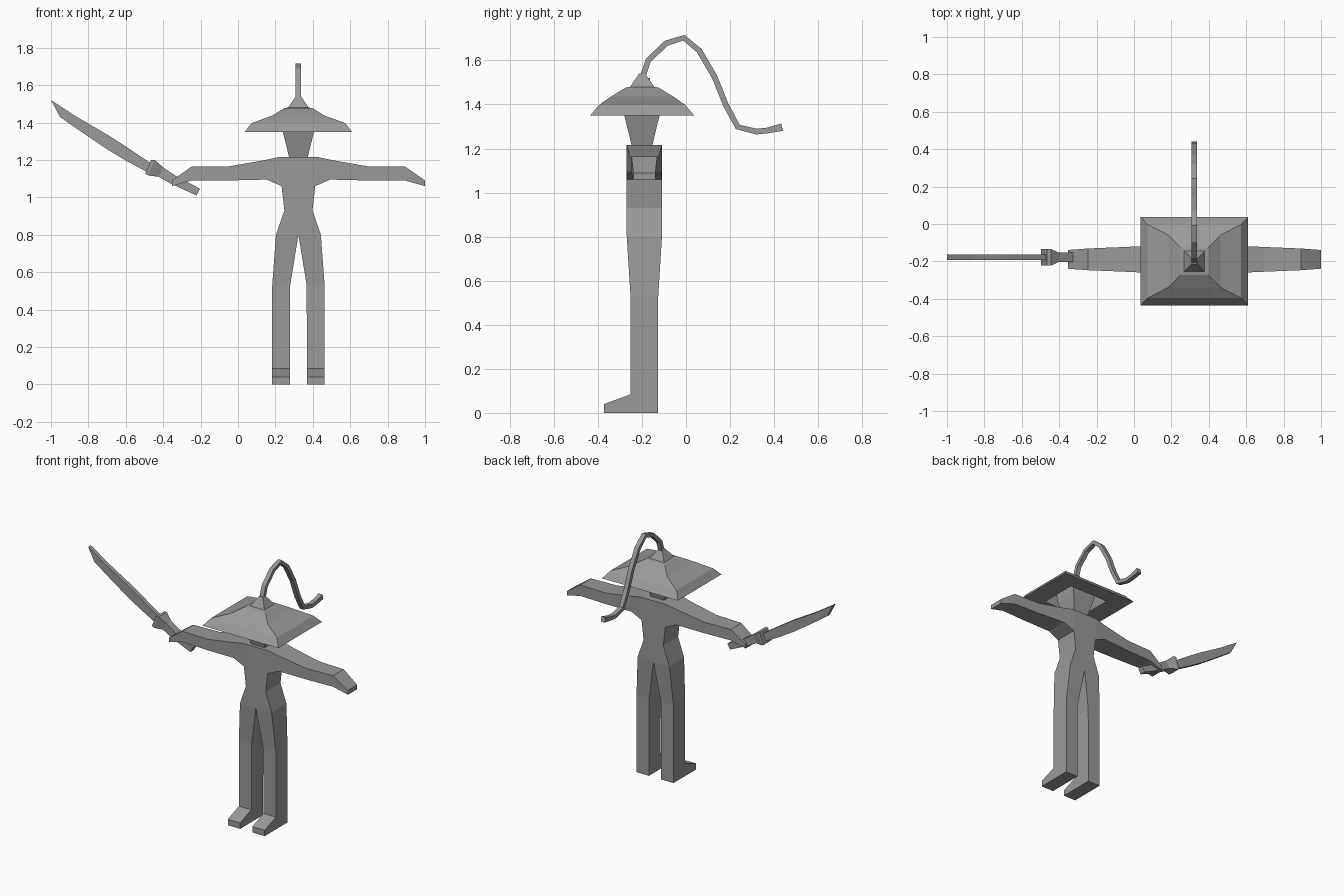
import bpy, bmesh
from mathutils import Vector

if "Cube" in bpy.data.objects:
    bpy.data.objects.remove(bpy.data.objects["Cube"])

CX = 0.323          # centre line of the figure
grey = bpy.data.materials.new("mid grey")
grey.diffuse_color = (0.32, 0.32, 0.32, 1)
grey.use_nodes = True
grey.node_tree.nodes["Principled BSDF"].inputs["Base Color"].default_value = grey.diffuse_color


def finish(name, bm, loc=(0, 0, 0), mirror=False):
    bmesh.ops.recalc_face_normals(bm, faces=bm.faces)
    me = bpy.data.meshes.new(name)
    bm.to_mesh(me)
    bm.free()
    me.materials.append(grey)
    ob = bpy.data.objects.new(name, me)
    ob.location = loc
    bpy.context.collection.objects.link(ob)
    if mirror:
        m = ob.modifiers.new("mirror", 'MIRROR')
        m.use_clip = True
    return ob


def loft(name, rings, loc=(0, 0, 0), mirror=False):
    """Skin a list of equal-length rings and cap both ends."""
    bm = bmesh.new()
    vs = [[bm.verts.new(p) for p in r] for r in rings]
    n = len(vs[0])
    for a, b in zip(vs, vs[1:]):
        for i in range(n):
            j = (i + 1) % n
            bm.faces.new((a[i], a[j], b[j], b[i]))
    bm.faces.new(vs[0])
    bm.faces.new(vs[-1])
    return finish(name, bm, loc, mirror)


def square(hx, hy, z):
    return [(-hx, -hy, z), (hx, -hy, z), (hx, hy, z), (-hx, hy, z)]


def slab(name, pts, cells, loc, mirror=False):
    """Front-view cells of (x, z, half depth) points, given depth in y."""
    bm = bmesh.new()
    f = [bm.verts.new((x, -h, z)) for x, z, h in pts]
    b = [bm.verts.new((x, h, z)) for x, z, h in pts]
    edges = {}
    for c in cells:
        bm.faces.new([f[i] for i in c])
        bm.faces.new([b[i] for i in reversed(c)])
        for i, j in zip(c, c[1:] + c[:1]):
            key = (min(i, j), max(i, j))
            edges[key] = edges.get(key, 0) + 1
    for (i, j), count in edges.items():
        on_seam = mirror and pts[i][0] == 0 and pts[j][0] == 0
        if count == 1 and not on_seam:
            bm.faces.new((f[i], f[j], b[j], b[i]))
    return finish(name, bm, loc, mirror)


# Body: half of legs, torso and arm, mirrored
body = [(.046, 0, .063), (.14, 0, .063), (.14, .53, .063), (.044, .53, .063),
        (0, .8, .08), (.12, .8, .08), (.075, .93, .08), (0, .93, .08),
        (.09, 1.06, .08), (0, 1.06, .08), (.097, 1.217, .08), (0, 1.217, .08),
        (.17, 1.095, .075), (.175, 1.2, .075), (.375, 1.09, .066), (.375, 1.165, .066),
        (.57, 1.09, .058), (.57, 1.165, .058), (.677, 1.06, .05), (.677, 1.09, .05)]
cells = [[0, 1, 2, 3], [3, 2, 5, 4], [4, 5, 6, 7], [7, 6, 8, 9], [9, 8, 10, 11],
         [8, 12, 13, 10], [12, 14, 15, 13], [14, 16, 17, 15], [16, 18, 19, 17]]
slab("body", body, cells, (CX, -.189, 0), mirror=True)

# Feet: wedge in front of each leg
foot = [(-.25, 0), (-.372, 0), (-.372, .04), (-.25, .085)]
loft("feet", [[(x, y, z) for y, z in foot] for x in (.046, .14)], (CX, 0, 0), mirror=True)

# Head tapering down into the neck
loft("head", [square(.05, .047, 1.215), square(.083, .08, 1.35), square(.09, .088, 1.42)],
     (CX, -.2, 0))

# Stepped square hat, hollow underneath
loft("hat", [square(.13, .115, 1.42), square(.15, .13, 1.35), square(.287, .236, 1.35),
             square(.25, .197, 1.397), square(.14, .14, 1.437), square(.075, .074, 1.477),
             square(.055, .055, 1.48), square(.014, .014, 1.54)], (CX, -.199, 0))

# Long tassel curling back from the hat peak
path = [Vector((0, y, z)) for y, z in
        [(-.195, 1.53), (-.172, 1.6), (-.09, 1.678), (-.01, 1.703), (.06, 1.645),
         (.13, 1.525), (.18, 1.4), (.235, 1.298), (.32, 1.277), (.37, 1.282), (.436, 1.297)]]
rings = []
for i, p in enumerate(path):
    t = (path[min(i + 1, len(path) - 1)] - path[max(i - 1, 0)]).normalized()
    side = Vector((0, -t.z, t.y)) * (.017 if i == len(path) - 1 else .013)
    wide = Vector((.015, 0, 0))
    rings.append([p - wide - side, p + wide - side, p + wide + side, p - wide + side])
loft("hat_tassel", rings, (CX, 0, 0))

# Sword blade
spine = [(-1, 1.52), (-.865, 1.432), (-.69, 1.33), (-.6, 1.272), (-.47, 1.185)]
edge = [(-.952, 1.43), (-.82, 1.338), (-.7, 1.257), (-.6, 1.197), (-.485, 1.135)]
blade = [(x, z, .015) for x, z in spine + edge]
slab("sword_blade", blade, [[i, i + 5, i + 6, i + 1] for i in range(4)], (0, -.178, 0))

# Sword guard and grip: sections given by upper point, lower point, half depth
grip = [((-.465, 1.2), (-.496, 1.125), .045), ((-.445, 1.2), (-.48, 1.117), .045),
        ((-.4, 1.16), (-.425, 1.11), .024), ((-.33, 1.113), (-.357, 1.072), .026),
        ((-.203, 1.046), (-.222, 1.01), .02)]
loft("sword_grip", [[(a[0], -h, a[1]), (a[0], h, a[1]), (b[0], h, b[1]), (b[0], -h, b[1])]
                    for a, b, h in grip], (0, -.178, 0))
